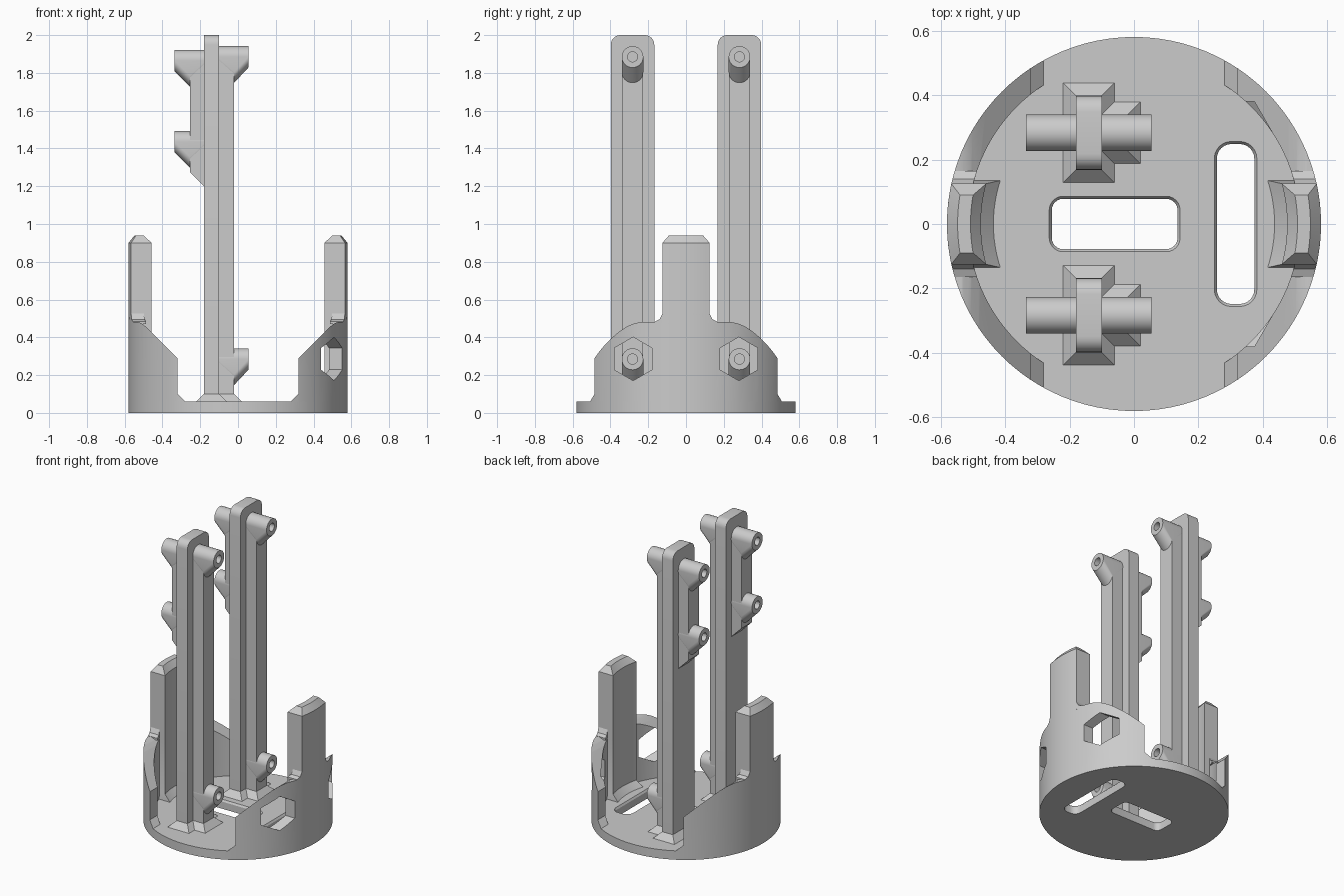
import bpy, bmesh
from math import cos, sin, pi, sqrt

if "Cube" in bpy.data.objects:
    bpy.data.objects.remove(bpy.data.objects["Cube"], do_unlink=True)

grey = bpy.data.materials.new("plain grey")
grey.use_nodes = True
colour = (0.6, 0.6, 0.6, 1)
grey.diffuse_color = colour
grey.node_tree.nodes["Principled BSDF"].inputs["Base Color"].default_value = colour
parts = []


def finish(name, bm, keep):
    bmesh.ops.recalc_face_normals(bm, faces=bm.faces)
    mesh = bpy.data.meshes.new(name)
    bm.to_mesh(mesh)
    bm.free()
    mesh.materials.append(grey)
    ob = bpy.data.objects.new(name, mesh)
    bpy.context.collection.objects.link(ob)
    if keep:
        parts.append(ob)
    else:
        ob.hide_render = True
    return ob


def loft(name, sections, keep=True):
    """Skin closed point loops and cap both ends."""
    bm = bmesh.new()
    rings = [[bm.verts.new(p) for p in s] for s in sections]
    for a, b in zip(rings, rings[1:]):
        for i in range(len(a)):
            bm.faces.new((a[i - 1], a[i], b[i], b[i - 1]))
    bm.faces.new(rings[0])
    bm.faces.new(rings[-1])
    return finish(name, bm, keep)


def hull(name, points):
    bm = bmesh.new()
    for p in points:
        bm.verts.new(p)
    res = bmesh.ops.convex_hull(bm, input=bm.verts)
    junk = {v for v in res["geom_interior"] + res["geom_unused"]
            if isinstance(v, bmesh.types.BMVert)}
    bmesh.ops.delete(bm, geom=list(junk), context='VERTS')
    bmesh.ops.dissolve_limit(bm, angle_limit=0.01, verts=bm.verts, edges=bm.edges)
    return finish(name, bm, True)


def boolean(ob, cutter, operation='DIFFERENCE'):
    mod = ob.modifiers.new("cut", 'BOOLEAN')
    mod.operation, mod.solver, mod.object = operation, 'EXACT', cutter
    bpy.context.view_layer.objects.active = ob
    bpy.ops.object.modifier_apply(modifier=mod.name)
    bpy.data.objects.remove(cutter, do_unlink=True)


def circle_z(r, z, n=96):
    return [(r * cos(2 * pi * i / n), r * sin(2 * pi * i / n), z) for i in range(n)]


def circle_x(x, y, z, r, n=32):
    return [(x, y + r * sin(2 * pi * i / n), z + r * cos(2 * pi * i / n)) for i in range(n)]


def rect(x0, x1, y0, y1, z):
    return [(x0, y0, z), (x1, y0, z), (x1, y1, z), (x0, y1, z)]


def round_rect(cx, cy, hx, hy, r, z, n=6):
    pts = []
    for k, (sx, sy) in enumerate([(1, 1), (-1, 1), (-1, -1), (1, -1)]):
        for i in range(n + 1):
            a = (k + i / n) * pi / 2
            pts.append((cx + sx * (hx - r) + r * cos(a), cy + sy * (hy - r) + r * sin(a), z))
    return pts


# Base disc with two rounded, chamfered slots
base = loft("base", [circle_z(0.58, 0), circle_z(0.58, 0.06)])
for cx, hx, hy, r in [(-0.06, 0.195, 0.078, 0.035), (0.315, 0.058, 0.248, 0.045)]:
    steps = [(-0.1, 0), (0.048, 0), (0.06, 0.008), (0.1, 0.008)]
    boolean(base, loft("slot_cutter", [round_rect(cx, 0, hx + g, hy + g, r + g, z)
                                       for z, g in steps], False))

# Curved side walls, trimmed to a sloping outline
outline = [(0.28, 0.02), (0.28, 0.06), (0.32, 0.1), (0.32, 0.29), (0.48, 0.45),
           (0.505, 0.47), (0.53, 0.482), (0.7, 0.482), (0.7, 0.02)]


def post_section(side, z, r_in, r_out, half, n=12):
    ys = [half * (2 * i / n - 1) for i in range(n + 1)]
    return ([(side * sqrt(r_out ** 2 - y * y), y, z) for y in ys] +
            [(side * sqrt(r_in ** 2 - y * y), y, z) for y in reversed(ys)])


for side, label in [(1, "left"), (-1, "right")]:
    wall = loft(label + "_wall", [circle_z(0.58, 0.01), circle_z(0.58, 0.6)])
    boolean(wall, loft("bore", [circle_z(0.514, -0.1), circle_z(0.514, 0.7)], False))
    boolean(wall, loft("trim", [[(side * x, y, z) for x, z in outline]
                                for y in (-0.8, 0.8)], False), 'INTERSECT')
    if side == 1:  # hexagonal access windows
        for y in (-0.28, 0.28):
            boolean(wall, loft("hex_cutter", [circle_x(x, y, 0.286, 0.115, 6)
                                              for x in (0.2, 0.8)], False))
    # Upright post with flared foot and chamfered top
    levels = [(0.05, 0.436, 0.57, 0.135), (0.06, 0.436, 0.57, 0.135),
              (0.1, 0.475, 0.57, 0.125), (0.47, 0.475, 0.57, 0.125),
              (0.475, 0.475, 0.58, 0.125), (0.9, 0.475, 0.58, 0.125),
              (0.94, 0.507, 0.547, 0.09)]
    loft(label + "_post", [post_section(side, *v) for v in levels])
    # Small fillet where the post leaves the wall
    fillet = [(0.47, 0.165), (0.484, 0.165), (0.495, 0.14), (0.525, 0.125)]
    loft(label + "_post_fillet", [post_section(side, z, 0.514, 0.58, h) for z, h in fillet])


# Round peg with a sloping support underneath and a screw hole in its end
def peg(name, y, z, root, web, tip):
    r = 0.057
    ob = hull(name, circle_x(tip, y, z, r) + circle_x(root, y, z, r)
              + circle_x(web, y, z - 0.08, r))
    d = 1 if tip > web else -1
    boolean(ob, loft("hole_cutter", [circle_x(x, y, z, 0.027, 16)
                                     for x in (tip - d * 0.07, tip + d * 0.05)], False))


# Two towers: plate, ribs, flared feet and pegs
for cy, label in [(-0.283, "front"), (0.283, "back")]:
    half, top, r = 0.115, 2.0, 0.05
    arch = [(-half, 0.05), (half, 0.05)]
    for k, s in enumerate((1, -1)):
        for i in range(7):
            a = (k + i / 6) * pi / 2
            arch.append((s * (half - r) + r * cos(a), top - r + r * sin(a)))
    loft(label + "_tower_plate", [[(x, cy + y, z) for y, z in arch] for x in (-0.18, -0.1)])

    w = 0.056
    loft(label + "_tower_rib", [rect(-0.11, -0.02, cy - w, cy + w, z) for z in (0.05, 1.885)])
    brace = [(-0.17, 1.19), (-0.255, 1.275), (-0.255, 1.865), (-0.17, 1.865)]
    loft(label + "_rear_rib", [[(x, y, z) for x, z in brace] for y in (cy - w, cy + w)])

    for part, x0, x1, h in [("plate", -0.18, -0.1, half), ("rib", -0.14, -0.02, w)]:
        loft(label + "_" + part + "_foot",
             [rect(x0 - g, x1 + g, cy - h - g, cy + h + g, z)
              for z, g in [(0.05, 0.04), (0.06, 0.04), (0.1, 0)]])

    peg(label + "_upper_peg", cy, 1.885, -0.11, -0.02, 0.055)
    peg(label + "_lower_peg", cy, 0.285, -0.11, -0.02, 0.055)
    peg(label + "_rear_upper_peg", cy, 1.865, -0.17, -0.255, -0.335)
    peg(label + "_rear_lower_peg", cy, 1.435, -0.17, -0.255, -0.335)

# Smooth the curves and keep hard edges crisp
bpy.ops.object.select_all(action='DESELECT')
for ob in parts:
    ob.select_set(True)
bpy.context.view_layer.objects.active = parts[0]
bpy.ops.object.shade_smooth_by_angle(angle=0.5)
